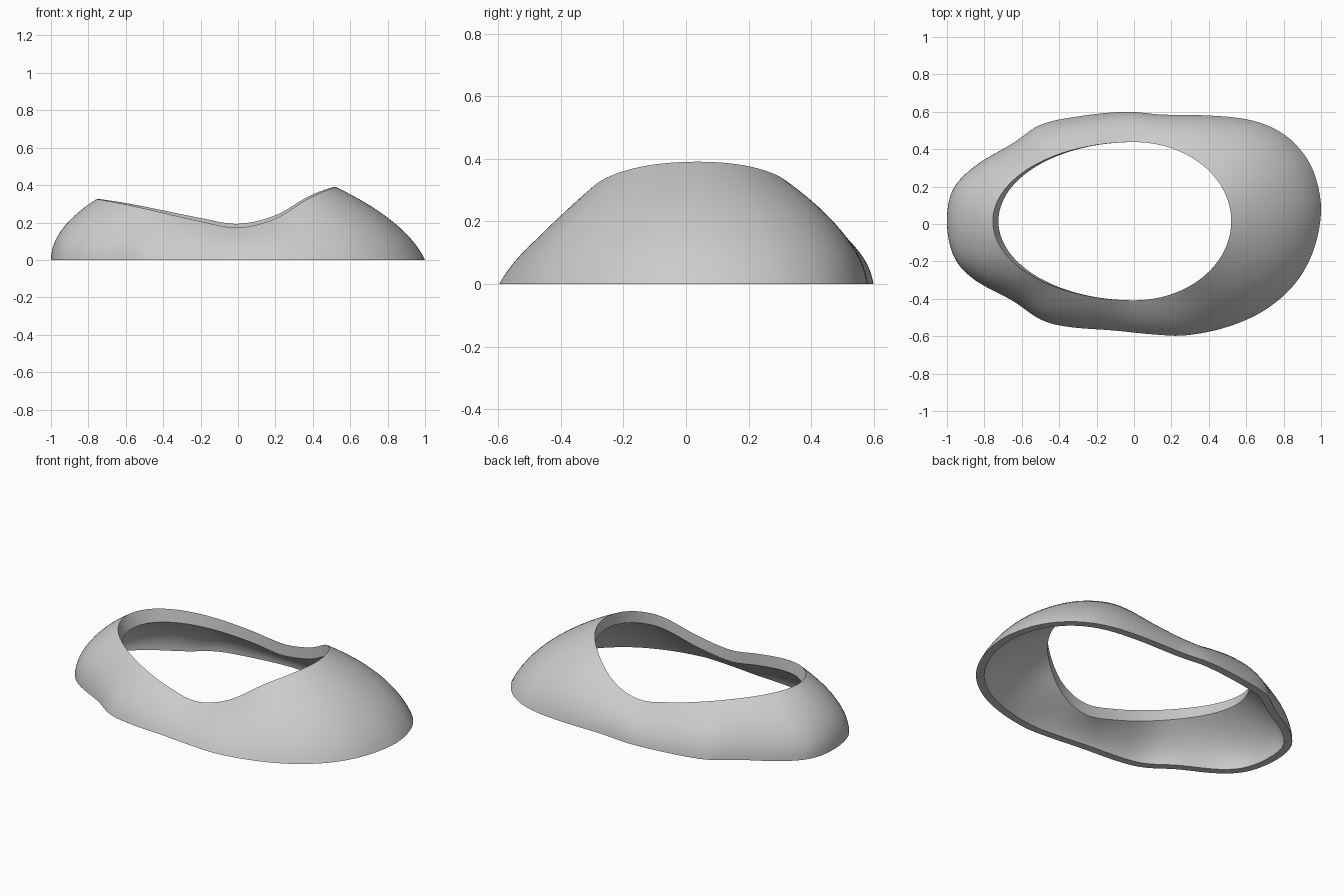
import bpy
import bmesh
import math
from mathutils import Vector

cube = bpy.data.objects.get("Cube")
if cube:
    bpy.data.objects.remove(cube, do_unlink=True)

# Footprint control points, counter-clockwise from the left end
FOOTPRINT = [(1, .08), (.96, .28), (.87, .42), (.75, .51), (.6, .56), (.4, .58),
             (.15, .585), (-.05, .6), (-.3, .575), (-.5, .53), (-.65, .43),
             (-.85, .31), (-.97, .18), (-1, 0), (-.96, -.18), (-.85, -.3),
             (-.65, -.41), (-.5, -.51), (-.35, -.55), (-.1, -.57), (.1, -.59),
             (.28, -.595), (.5, -.55), (.7, -.46), (.86, -.32), (.96, -.14)]
# Opening height at even steps along x
RIM_START, RIM_STEP = -.8, .2
RIM_HEIGHT = [.33, .3, .258, .215, .183, .23, .345, .41]
CENTRE = Vector((0, .015, 0))
WALL, RIM_DEPTH = .045, .07
STEPS, ROWS = 6, 14


def catmull(p0, p1, p2, p3, t):
    return .5 * (2 * p1 + (p2 - p0) * t + (2 * p0 - 5 * p1 + 4 * p2 - p3) * t ** 2
                 + (3 * p1 - p0 - 3 * p2 + p3) * t ** 3)


def closed_curve(points):
    pts = [Vector((x, y, 0)) for x, y in points]
    n = len(pts)
    return [catmull(pts[i - 1], pts[i], pts[(i + 1) % n], pts[(i + 2) % n], s / STEPS)
            for i in range(n) for s in range(STEPS)]


def rim_height(x):
    f = (x - RIM_START) / RIM_STEP
    i = int(f)
    h = [RIM_HEIGHT[max(0, min(len(RIM_HEIGHT) - 1, i + k))] for k in (-1, 0, 1, 2)]
    return catmull(*h, f - i)


def rim_point(base, right_reach, drop):
    """Point of the egg-shaped opening in the direction of a footprint point."""
    d = (base - CENTRE).normalized()
    reach = .52 if d.x > 0 else right_reach
    p = CENTRE + d / math.hypot(d.x / reach, d.y / .423)
    p.z = rim_height(p.x) + .01 * d.y - drop
    return p


def wall_column(base, rim):
    """Bulging section from the footprint up to the opening."""
    d = (rim - base).to_2d().normalized() * -1
    left, right, back, front = [max(0, v) ** 2 for v in (d.x, -d.x, d.y, -d.y)]
    lean = .21 * left + .12 * back + .3 * front
    lift = .54 * left + .52 * right + .62 * back + .55 * front
    ctrl = base.lerp(rim, lean)
    ctrl.z = rim.z * lift
    return [base.lerp(ctrl, t).lerp(ctrl.lerp(rim, t), t)
            for t in (r / ROWS for r in range(ROWS + 1))]


# Each column runs up the outside, over the rim and down the inside
outline = closed_curve(FOOTPRINT)
count = len(outline)
bm = bmesh.new()
columns = []
for i, base in enumerate(outline):
    along = (outline[(i + 1) % count] - outline[i - 1]).normalized()
    inner_base = base + Vector((-along.y, along.x, 0)) * WALL
    outer = wall_column(base, rim_point(base, .755, 0))
    inner = wall_column(inner_base, rim_point(base, .725, RIM_DEPTH))
    columns.append([bm.verts.new(p) for p in outer + inner[::-1]])

for a, b in zip(columns, columns[1:] + columns[:1]):
    for k in range(len(a)):
        m = (k + 1) % len(a)
        bm.faces.new((a[k], b[k], b[m], a[m]))
bmesh.ops.recalc_face_normals(bm, faces=bm.faces)

mesh = bpy.data.meshes.new("shell_ring")
bm.to_mesh(mesh)
bm.free()
shell = bpy.data.objects.new("shell_ring", mesh)
bpy.context.collection.objects.link(shell)

# Plain grey
grey = bpy.data.materials.new("light_grey")
grey.use_nodes = True
colour = (.6, .6, .6, 1)
grey.diffuse_color = colour
grey.node_tree.nodes["Principled BSDF"].inputs["Base Color"].default_value = colour
mesh.materials.append(grey)

# Smooth walls with crisp edges at the rim and the foot
bpy.ops.object.select_all(action='DESELECT')
shell.select_set(True)
bpy.context.view_layer.objects.active = shell
bpy.ops.object.shade_smooth_by_angle(angle=math.radians(35))
